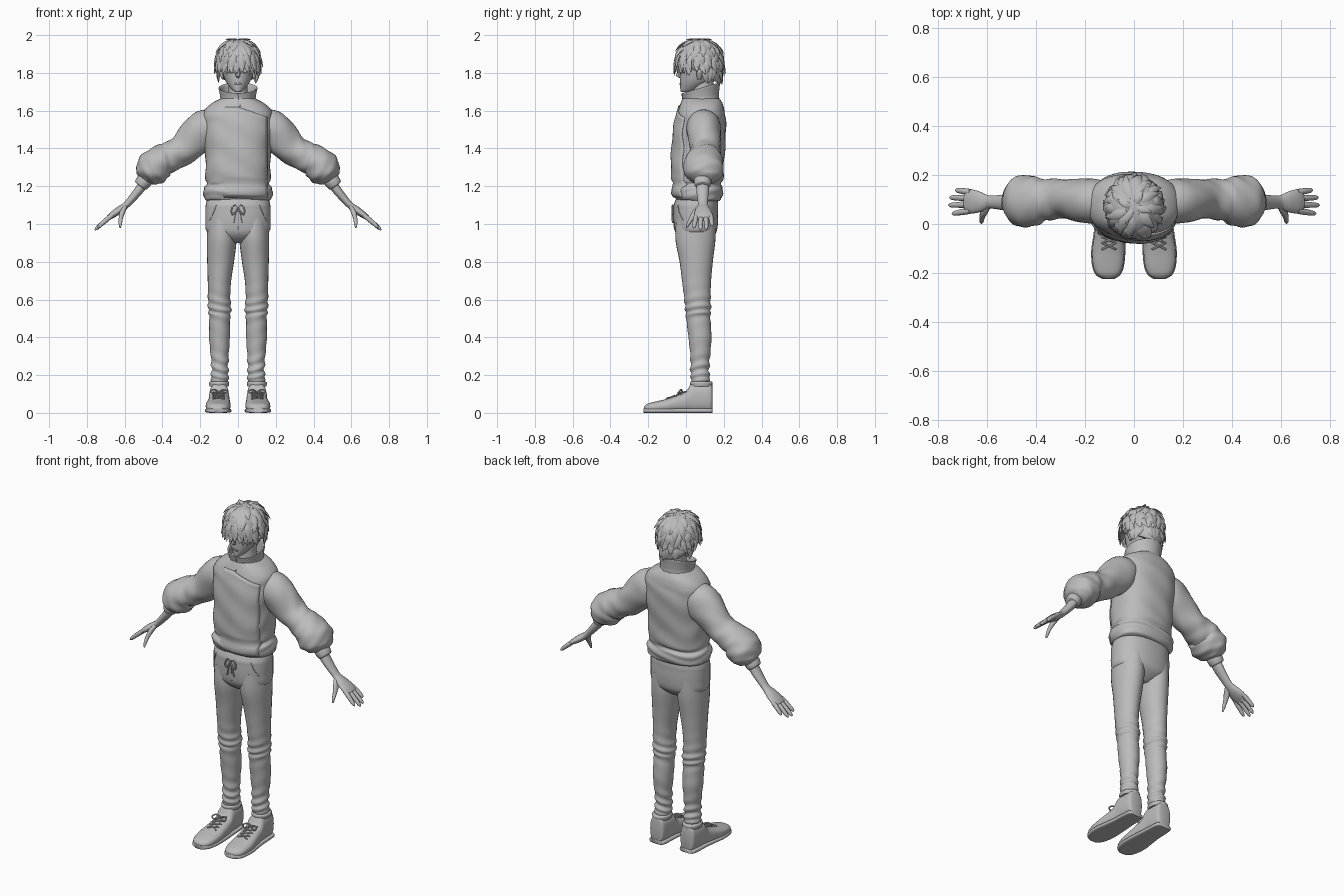
import bpy, bmesh, math, random
from mathutils import Vector
from mathutils.bvhtree import BVHTree

if "Cube" in bpy.data.objects:
    bpy.data.objects.remove(bpy.data.objects["Cube"])
random.seed(4)
X, Y, Z = Vector((1, 0, 0)), Vector((0, 1, 0)), Vector((0, 0, 1))

grey = bpy.data.materials.new("plain grey")
grey.use_nodes = True
grey.diffuse_color = (0.5, 0.5, 0.5, 1)
grey.node_tree.nodes["Principled BSDF"].inputs["Base Color"].default_value = (0.5, 0.5, 0.5, 1)


def spline(rows, steps):
    """Smooth interpolation through rows of numbers."""
    out = []
    for i in range(len(rows) - 1):
        a, b, c, d = (rows[max(0, min(len(rows) - 1, i + k))] for k in (-1, 0, 1, 2))
        for s in range(steps):
            t = s / steps
            out.append([q + t / 2 * (r - p + t * (2 * p - 5 * q + 4 * r - s2 + t * (3 * (q - r) + s2 - p)))
                        for p, q, r, s2 in zip(a, b, c, d)])
    return out + [list(rows[-1])]


def tube(rows, sides=24, steps=5, ref=Y, axis=None, power=2, ripple=None, post=None):
    """Skin over rows of (x, y, z, half width, half depth)."""
    path = spline(rows, steps)
    verts, faces, u = [], [], ref
    for i, (x, y, z, a, b) in enumerate(path):
        lo, hi = path[max(i - 1, 0)], path[min(i + 1, len(path) - 1)]
        t = axis or (Vector(hi[:3]) - Vector(lo[:3])).normalized()
        u = (u - t * t.dot(u)).normalized()
        v = t.cross(u)
        for k in range(sides):
            ang = math.tau * k / sides
            c, s = math.cos(ang), math.sin(ang)
            c, s = (math.copysign(abs(n) ** (2 / power), n) for n in (c, s))
            w = ripple(i / steps, ang) if ripple else 0
            p = Vector((x, y, z)) + v * c * (a + w) + u * s * (b + w)
            verts.append(post(p) if post else p)
    for i in range(len(path) - 1):
        for k in range(sides):
            m = (k + 1) % sides
            faces.append([i * sides + k, i * sides + m, (i + 1) * sides + m, (i + 1) * sides + k])
    last = len(verts) - sides
    return verts, faces + [list(range(sides)), list(range(last, last + sides))]


def layers(rows):
    """Turn (height, half width, front, back) into tube rows."""
    return [(0, (f + b) / 2, z, w, (b - f) / 2) for z, w, f, b in rows]


def cord(points, r=0.003, sides=6):
    start = Vector(points[1]) - Vector(points[0])
    ref = X if abs(start.x) < 0.5 * start.length else Z
    return tube([(*p, r, r) for p in points], sides, 4, ref)


def make(name, parts, mirror=False, angle=50):
    verts, faces = [], []
    for v, f in parts:
        faces += [[n + len(verts) for n in face] for face in f]
        verts += v
    mesh = bpy.data.meshes.new(name)
    mesh.from_pydata(verts, [], faces)
    bm = bmesh.new()
    bm.from_mesh(mesh)
    bmesh.ops.recalc_face_normals(bm, faces=bm.faces)
    bm.to_mesh(mesh)
    bm.free()
    mesh.materials.append(grey)
    ob = bpy.data.objects.new(name, mesh)
    bpy.context.collection.objects.link(ob)
    if mirror:
        ob.modifiers.new("mirror", "MIRROR")
    bpy.ops.object.select_all(action="DESELECT")
    ob.select_set(True)
    bpy.context.view_layer.objects.active = ob
    bpy.ops.object.shade_smooth_by_angle(angle=math.radians(angle))
    return ob


def project(part, points, gap=0.001):
    """Lay (x, z) points on the front of a part."""
    tree = BVHTree.FromPolygons(*part)
    out = []
    for x, z in points:
        hit = tree.ray_cast(Vector((x, -1, z)), Y)[0]
        out.append(Vector((x, (hit.y if hit else 0) - gap, z)))
    return out


# Jacket body with gathered hem
torso = tube(layers([
    (1.12, .155, -.03, .165), (1.13, .175, -.052, .185), (1.16, .184, -.072, .195),
    (1.19, .18, -.07, .194), (1.21, .165, -.06, .185), (1.24, .172, -.072, .197),
    (1.32, .172, -.074, .2), (1.42, .176, -.07, .208), (1.52, .185, -.06, .212),
    (1.59, .182, -.045, .205), (1.635, .145, -.03, .195), (1.665, .09, -.018, .178)]),
    48, axis=Z, power=2.4,
    ripple=lambda t, a: .0025 * math.sin(4 * t + 3 * math.sin(2 * a)) * (t < 9))
make("jacket_body", [torso])

# Overlapping front flap
cols, rows = 20, 24
grid = []
for i in range(cols + 1):
    x = -.12 + .275 * i / cols
    top = 1.62 - .35 * max(x, 0)
    line = project(torso, [(x, 1.14 + (top - 1.14) * j / rows) for j in range(rows + 1)],
                   -.004 + .011 * min(1, i / 10))
    grid += line
quads = [[i * (rows + 1) + j, (i + 1) * (rows + 1) + j, (i + 1) * (rows + 1) + j + 1, i * (rows + 1) + j + 1]
         for i in range(cols) for j in range(rows)]
flap = make("jacket_flap", [(grid, quads)])
solid = flap.modifiers.new("thickness", "SOLIDIFY")
solid.thickness, solid.offset = .008, -1

# Stand collar, higher at the back
def tilt(p):
    return p + Z * .28 * (p.y - .08) * max(0, p.z - 1.64) / .08

collar = tube(layers([
    (1.63, .115, -.022, .188), (1.66, .095, -.016, .175), (1.69, .097, -.018, .176), (1.718, .103, -.022, .18),
    (1.72, .098, -.017, .175), (1.71, .092, -.01, .168), (1.66, .085, -.002, .16)]), 40, axis=Z, post=tilt)
make("collar", [collar])
make("collar_opening", [cord(project(collar, [(0, 1.69), (.002, 1.67), (.008, 1.645)]) +
                             project(torso, [(.01, 1.62)], .005))])

# Balloon sleeves and cuffs
make("sleeves", [tube([
    (.1, .09, 1.54, .07, .075), (.175, .094, 1.50, .105, .092), (.285, .102, 1.40, .084, .08),
    (.36, .1, 1.355, .08, .086), (.41, .095, 1.332, .087, .1), (.455, .092, 1.287, .092, .107),
    (.485, .09, 1.25, .067, .085), (.498, .088, 1.232, .038, .045)], 32, 6,
    ripple=lambda t, a: .004 * math.sin(5 * t + 2 * math.sin(a)) * math.sin(3 * a + t) * (t > 1))], True)
make("cuffs", [tube([(.485, .088, 1.245, .038, .042), (.497, .088, 1.228, .042, .046),
                     (.515, .088, 1.205, .037, .041), (.519, .088, 1.2, .024, .03)], 24)], True)

# Forearms and hands
hand = [tube([(.49, .088, 1.23, .026, .034), (.525, .088, 1.178, .024, .033), (.565, .089, 1.13, .02, .028),
              (.595, .09, 1.098, .018, .027), (.63, .09, 1.072, .02, .042), (.665, .092, 1.048, .017, .049),
              (.69, .093, 1.03, .011, .043)], 20)]
for base, end, reach in ((.055, .043, .067), (.08, .077, .08), (.105, .108, .076), (.13, .138, .055)):
    hand.append(tube([(.668 + reach * t, base + (end - base) * t, 1.045 - .062 * t * reach / .08 - .006 * t * t,
                       r, r * 1.05) for t, r in ((0, .0125), (.4, .0125), (.75, .011), (1, .009), (1.12, .003))],
                     10, 3))
hand.append(tube([(.598, .075, 1.09, .012, .016), (.613, .05, 1.06, .014, .018), (.621, .028, 1.028, .011, .012),
                  (.623, .012, 1.0, .009, .009), (.624, .004, .98, .004, .004)], 10, 3))
make("forearms_and_hands", hand, True, 80)

# Trousers
hips = tube(layers([
    (.9, .045, .0, .1), (.925, .105, -.035, .135), (.96, .166, -.058, .162), (1.02, .172, -.066, .17),
    (1.08, .172, -.066, .17), (1.105, .17, -.064, .17), (1.15, .158, -.045, .165)]), 40, axis=Z, power=2.3)
make("trouser_hips", [hips])


def leg_folds(t, a):
    knee, ankle = math.exp(-((t - 5) / 1.2) ** 2), math.exp(-((t - 9) / 1.1) ** 2)
    return (.004 * knee + .005 * ankle) * math.sin(8 * t + 2.2 * math.sin(a + 1))


make("trouser_legs", [tube([
    (.085, .052, 1.03, .075, .105), (.086, .05, .92, .079, .106), (.092, .054, .8, .071, .088),
    (.098, .056, .7, .062, .077), (.1, .06, .61, .059, .07), (.097, .064, .55, .061, .068),
    (.097, .065, .5, .055, .064), (.098, .074, .4, .055, .061), (.097, .075, .3, .047, .052),
    (.096, .073, .23, .044, .049), (.097, .076, .18, .047, .05), (.097, .078, .15, .038, .042)],
    28, 8, axis=-Z, ripple=leg_folds)], True)

# Drawstring bow, fly and pockets
bow = [cord(project(hips, pts, .006), .0045) for pts in (
    [(0, 1.085), (.018, 1.1), (.035, 1.075), (.03, 1.05), (.012, 1.065), (0, 1.085)],
    [(0, 1.085), (.01, 1.06), (.016, 1.035), (.022, 1.005)])]
make("drawstring_bow", bow, True)
make("pocket_seams", [cord(project(hips, [(.115, 1.1), (.13, 1.06), (.15, 1.02)]), .002)], True)
make("fly_seam", [cord(project(hips, [(0, 1.08), (.001, 1.03), (0, .97)]), .002)])

# High-top shoes
shoe_rows = [
    (.1, .14, .075, .03, .06), (.1, .13, .081, .045, .079), (.1, .08, .081, .051, .08),
    (.1, .03, .078, .053, .078), (.1, .0, .058, .056, .056), (.102, -.05, .047, .061, .045),
    (.105, -.11, .037, .066, .035), (.106, -.17, .03, .061, .028), (.106, -.205, .025, .047, .023),
    (.105, -.222, .02, .022, .014)]
shoe = tube(shoe_rows, 28, ref=Z, axis=-Y, power=2.5)
make("shoes", [shoe], True)
make("shoe_soles", [tube([(x, y * 1.01, .012, a + .004, .012) for x, y, z, a, b in shoe_rows],
                         24, ref=Z, axis=-Y, power=4)], True)
make("shoe_collars", [tube([(.1, .081, .14, .05, .058), (.1, .081, .158, .053, .06), (.1, .081, .166, .048, .055)],
                           24, axis=Z)], True)

# Shoe laces and bows
tree = BVHTree.FromPolygons(*shoe)
def on_shoe(x, y):
    return tree.ray_cast(Vector((x, y, 1)), -Z)[0] + Z * .003

laces = []
for y in (-.015, -.04, -.065, -.09):
    for s in (1, -1):
        laces.append(cord([on_shoe(.102 + s * k * .03, y - k * .014) for k in (-1, -.5, 0, .5, 1)], .004))
for s in (1, -1):
    laces.append(cord([Vector((.101 + s * dx, -.02 + dy, .112 + dz)) for dx, dy, dz in (
        (0, 0, 0), (.025, -.005, .012), (.045, -.015, .002), (.03, -.022, -.008), (0, 0, 0))], .004))
make("shoe_laces", laces, True)

# Head and neck
head = tube(layers([
    (1.698, .008, -.022, .01), (1.704, .024, -.029, .05), (1.73, .048, -.031, .1), (1.76, .067, -.032, .14),
    (1.8, .08, -.033, .165), (1.85, .087, -.04, .175), (1.9, .088, -.034, .175),
    (1.945, .072, -.005, .155), (1.97, .03, .04, .11)]), 32, axis=Z)
make("head", [head])
make("neck", [tube(layers([(1.6, .07, .02, .15), (1.68, .052, .03, .14), (1.78, .052, .03, .15)]), 24, axis=Z)])
make("nose", [tube([(0, -.03, 1.83, .006, .008), (0, -.035, 1.805, .008, .009), (0, -.041, 1.788, .011, .012),
                    (0, -.035, 1.778, .009, .008), (0, -.03, 1.773, .003, .003)], 12, axis=-Z)])
make("ears", [tube([(.08, .07, 1.765, .004, .008), (.086, .072, 1.785, .009, .016), (.092, .077, 1.81, .011, .022),
                    (.088, .08, 1.832, .004, .01)], 14, axis=Z)], True)

# Eyes, brows and lips
lines = [((.016, 1.812), (.025, 1.823), (.04, 1.826), (.056, 1.815)),
         ((.022, 1.803), (.036, 1.799), (.05, 1.804)),
         ((.014, 1.842), (.035, 1.85), (.058, 1.842))]
make("eyelids_and_brows", [cord(project(head, pts), .0028) for pts in lines], True)
make("irises", [tube([(*(p + Y * d), r, r) for p in project(head, [(.036, 1.812)])
                      for d, r in ((.006, .011), (.001, .011), (-.001, .006))], 16, 2, ref=Z, axis=-Y)], True)
make("lips", [cord(project(head, [(-.018, z), (0, z - .001), (.018, z)]), .0028) for z in (1.746, 1.739)])

# Hair cap, lower at the back
def hairline(p):
    return p + Z * .55 * (.07 - p.y) * max(0, min(1, (1.9 - p.z) / .1))

make("hair_cap", [tube(layers([
    (1.8, .088, -.035, .18), (1.82, .1, -.045, .19), (1.86, .109, -.05, .193), (1.9, .109, -.048, .19),
    (1.94, .091, -.028, .17), (1.968, .058, .01, .13), (1.978, .015, .055, .085)]), 32, axis=Z, post=hairline)])


def hair_point(az, el, size):
    c = math.cos(el if el > 0 else el * .5) * size
    drop = (.115 if el > 0 else .12) * math.sin(el) * size
    return Vector((.11 * math.sin(az) * c, .07 - .12 * math.cos(az) * c, 1.865 + drop))


def strand(az, el, length, lift, width):
    sway = random.uniform(-.25, .25)
    rows = []
    for t, w, out in ((0, .7, .97), (.35, 1, 1.035), (.7, .65, 1 + lift * .6), (1, .04, 1 + lift)):
        p = hair_point(az + sway * t * t, el - length * t, out)
        rows.append((*p, width * w, width * w * .4))
    return tube(rows, 6, 3, ref=hair_point(az, el, 1) - Vector((0, .07, 1.865)))


# Layered locks, shorter over the face
locks = []
for el, count, length in ((72, 9, 50), (48, 15, 48), (24, 20, 48), (4, 24, 34), (-18, 24, 42)):
    for k in range(count):
        az = math.tau * (k + random.uniform(-.3, .3)) / count + el
        if el < 0 and math.cos(az) > -.1:
            continue
        locks.append(strand(az, math.radians(el), math.radians(length * random.uniform(.8, 1.15)),
                            random.uniform(.08, .22), random.uniform(.015, .023)))
for k in range(13):
    locks.append(strand(-1.1 + 2.2 * k / 12, math.radians(18), math.radians(random.uniform(42, 56)), .14, .013))
for az in (-1.8, -.6, 1.3, 2.6):
    locks.append(strand(az, math.radians(82), math.radians(28), .17, .014))
make("hair_locks", locks, angle=40)
